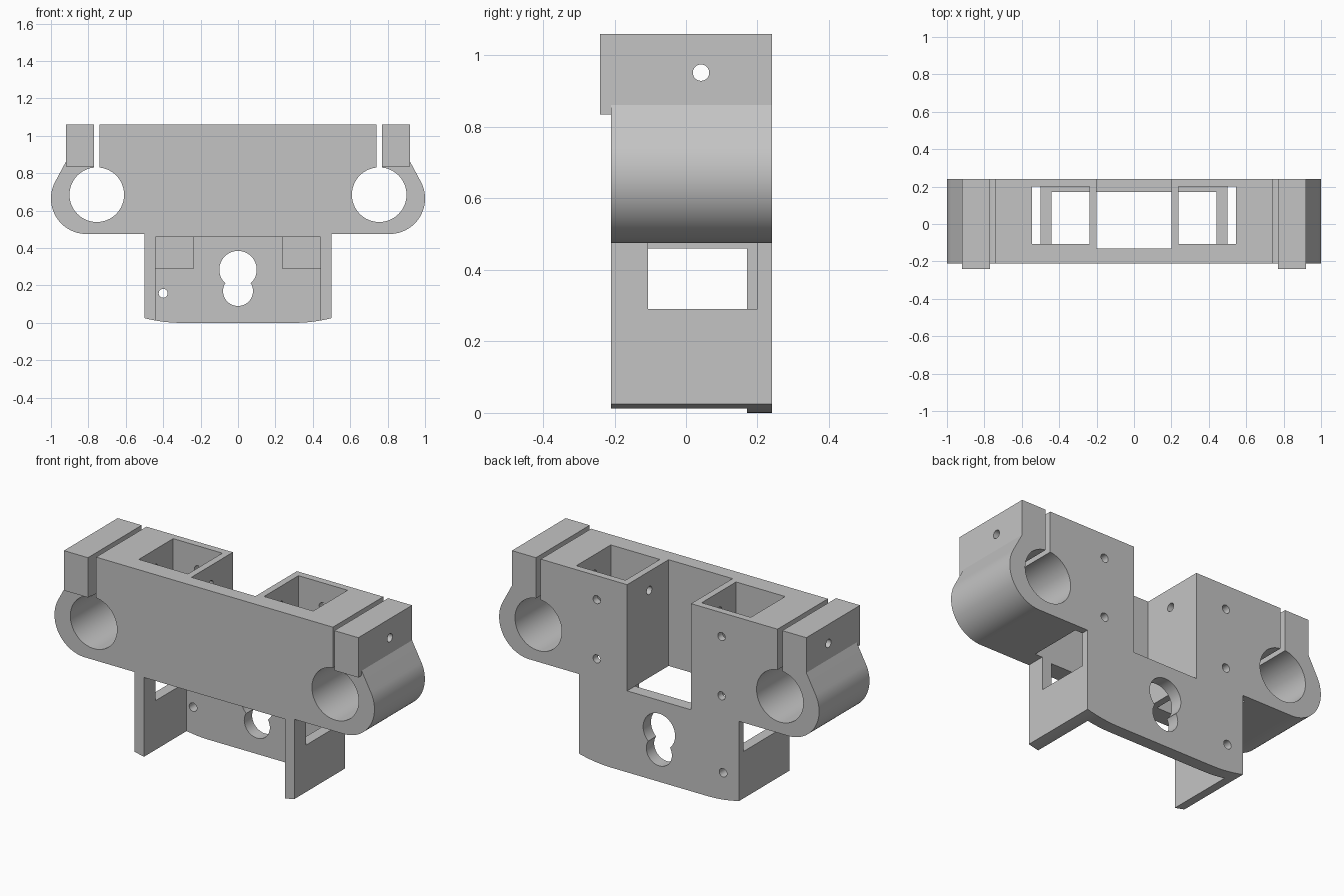
import bpy, bmesh, math
from mathutils import Matrix, Vector

cube = bpy.data.objects.get("Cube")
if cube:
    bpy.data.objects.remove(cube, do_unlink=True)

grey = bpy.data.materials.new("plain grey")
grey.use_nodes = True
grey.diffuse_color = (0.55, 0.55, 0.55, 1)
grey.node_tree.nodes["Principled BSDF"].inputs["Base Color"].default_value = (0.55, 0.55, 0.55, 1)

FRONT, BACK, TOP, FLOOR = -0.21, 0.24, 1.06, 0.46
SIDES = (-1, 1)


def make_object(name, bm):
    bmesh.ops.recalc_face_normals(bm, faces=bm.faces)
    mesh = bpy.data.meshes.new(name)
    bm.to_mesh(mesh)
    bm.free()
    mesh.materials.append(grey)
    obj = bpy.data.objects.new(name, mesh)
    bpy.context.collection.objects.link(obj)
    return obj


def box(name, x0, x1, y0, y1, z0, z1):
    bm = bmesh.new()
    centre = Vector((x0 + x1, y0 + y1, z0 + z1)) / 2
    size = (abs(x1 - x0), y1 - y0, z1 - z0, 1)
    bmesh.ops.create_cube(bm, size=1, matrix=Matrix.Translation(centre) @ Matrix.Diagonal(size))
    return make_object(name, bm)


def rod(name, centre, radius, length, axis, sides=32):
    bm = bmesh.new()
    turn = Matrix.Rotation(math.pi / 2, 4, "X" if axis == "Y" else "Y")
    bmesh.ops.create_cone(bm, cap_ends=True, segments=sides, radius1=radius, radius2=radius,
                          depth=length, matrix=Matrix.Translation(centre) @ turn)
    return make_object(name, bm)


def combine(target, other, operation="DIFFERENCE"):
    mod = target.modifiers.new(operation.lower(), "BOOLEAN")
    mod.operation, mod.solver, mod.object = operation, "EXACT", other
    bpy.context.view_layer.objects.active = target
    bpy.ops.object.modifier_apply(modifier=mod.name)
    bpy.data.objects.remove(other, do_unlink=True)


# Half outline from the bottom centre up round the clamp to the top
half = []
for i in range(9):
    t = i / 8
    half.append((0.3 + 0.2 * t, 0.025 * t * t))
half.append((0.5, 0.475))
for i in range(33):
    a = math.radians(-90 + 117.5 * i / 32)
    half.append((0.81 + 0.19 * math.cos(a), 0.665 + 0.19 * math.sin(a)))
half += [(0.92, 0.862), (0.92, TOP)]
outline = half + [(-x, z) for x, z in reversed(half)]

# Solid bracket body
bm = bmesh.new()
face = bm.faces.new([bm.verts.new((x, FRONT, z)) for x, z in outline])
extruded = bmesh.ops.extrude_face_region(bm, geom=[face])["geom"]
bmesh.ops.translate(bm, vec=(0, BACK - FRONT, 0),
                    verts=[v for v in extruded if isinstance(v, bmesh.types.BMVert)])
body = make_object("bracket_body", bm)

# Clamp lugs standing proud of the front
for s in SIDES:
    combine(body, box("lug", s * 0.77, s * 0.92, -0.24, FRONT + 0.05, 0.835, TOP), "UNION")

# Open space between the lower side plates, and the rear centre slot
combine(body, box("lower_space", -0.44, 0.44, -0.5, 0.17, -0.2, FLOOR))
combine(body, box("centre_slot", -0.2, 0.2, -0.13, 0.5, FLOOR, 1.3))

for s in SIDES:
    # Pocket that runs down through the side plate window
    combine(body, box("pocket", s * 0.238, s * 0.545, -0.107, 0.2, 0.29, 1.3))
    # Rod bore with its clamping slit
    combine(body, rod("bore", (s * 0.755, 0, 0.685), 0.146, 1, "Y", 64))
    combine(body, box("slit", s * 0.74, s * 0.77, -0.5, 0.5, 0.7, 1.3))
    # Rear screw holes into the pockets
    for z in (0.59, 0.925):
        combine(body, rod("screw_hole", (s * 0.39, 0.22, z), 0.023, 0.2, "Y"))

# Clamp bolt hole through the full width
combine(body, rod("bolt_hole", (0, 0.042, 0.952), 0.023, 3, "X"))

# Keyhole and small hole in the lower back plate
combine(body, rod("keyhole_top", (0, 0.2, 0.285), 0.1, 0.4, "Y", 48))
combine(body, rod("keyhole_bottom", (0, 0.2, 0.17), 0.08, 0.4, "Y", 48))
combine(body, rod("plate_hole", (-0.4, 0.2, 0.158), 0.024, 0.4, "Y"))

bpy.ops.object.select_all(action="DESELECT")
body.select_set(True)
bpy.context.view_layer.objects.active = body
bpy.ops.object.shade_smooth_by_angle(angle=math.radians(25))
